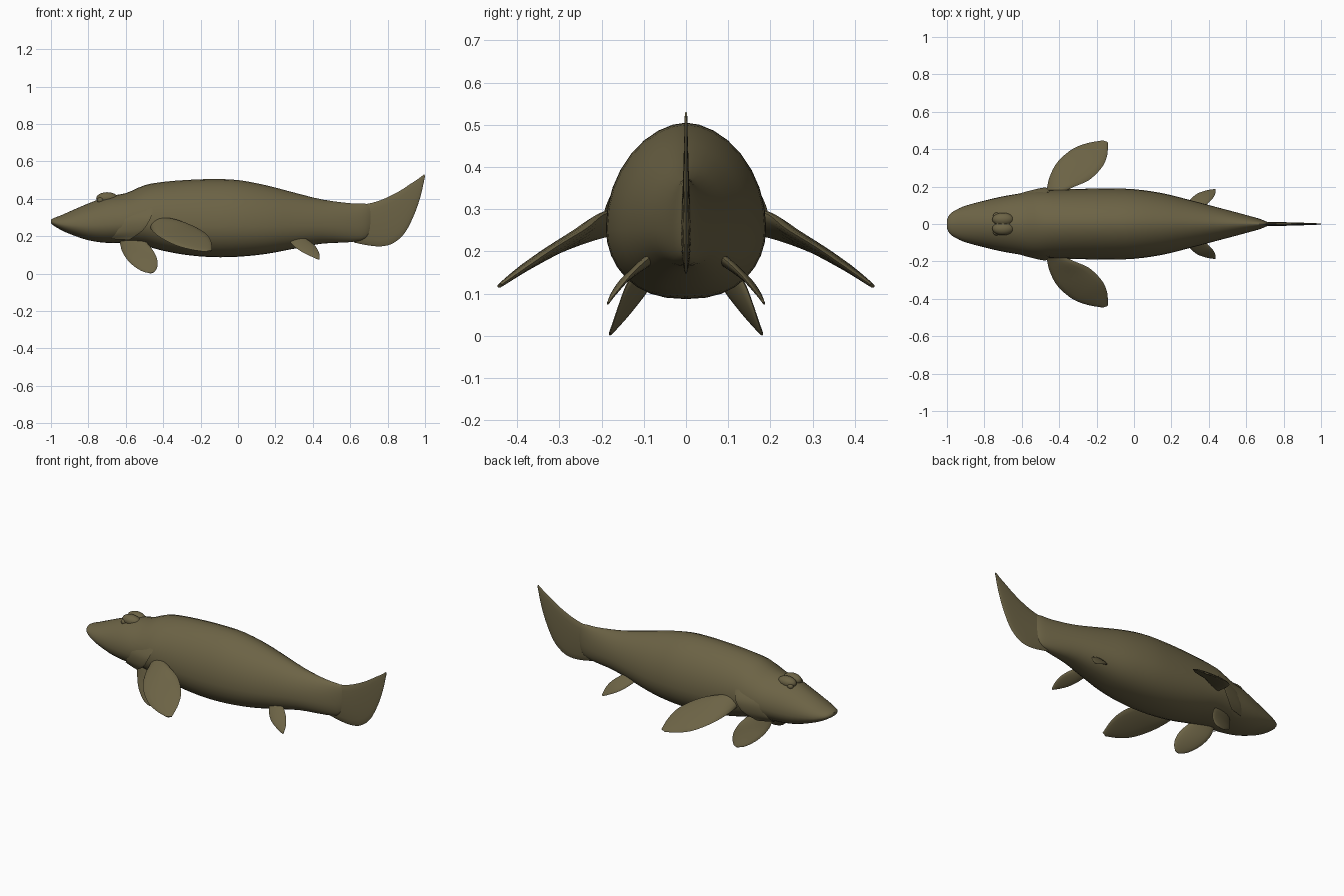
import bpy, bmesh
from math import cos, sin, pi
from mathutils import Vector

cube = bpy.data.objects.get("Cube")
if cube:
    bpy.data.objects.remove(cube)

olive = bpy.data.materials.new("olive brown skin")
olive.use_nodes = True
olive.diffuse_color = (0.15, 0.125, 0.06, 1)
olive.node_tree.nodes["Principled BSDF"].inputs["Base Color"].default_value = olive.diffuse_color
olive.node_tree.nodes["Principled BSDF"].inputs["Roughness"].default_value = 0.8


def smooth_path(points, steps):
    """Catmull-Rom samples through points of any dimension."""
    out = []
    for i in range(len(points) - 1):
        a, b, c, d = (points[max(0, min(len(points) - 1, i + k))] for k in (-1, 0, 1, 2))
        for s in range(steps):
            t = s / steps
            out.append([q + t / 2 * (r - p + t * (2 * p - 5 * q + 4 * r - u + t * (3 * (q - r) + u - p)))
                        for p, q, r, u in zip(a, b, c, d)])
    return out + [list(points[-1])]


def finish(name, bm, mirrored=False, angle=50):
    bmesh.ops.recalc_face_normals(bm, faces=bm.faces)
    mesh = bpy.data.meshes.new(name)
    bm.to_mesh(mesh)
    bm.free()
    ob = bpy.data.objects.new(name, mesh)
    bpy.context.collection.objects.link(ob)
    mesh.materials.append(olive)
    bpy.ops.object.select_all(action='DESELECT')
    ob.select_set(True)
    bpy.context.view_layer.objects.active = ob
    bpy.ops.object.shade_smooth_by_angle(angle=angle * pi / 180)
    if mirrored:
        mod = ob.modifiers.new("Mirror", 'MIRROR')
        mod.use_axis = (False, True, False)
    return ob


def loft(name, rings, mirrored=False):
    """Skin a list of closed rings and cap both ends."""
    bm = bmesh.new()
    loops = [[bm.verts.new(p) for p in ring] for ring in rings]
    n = len(loops[0])
    for a, b in zip(loops, loops[1:]):
        for i in range(n):
            j = (i + 1) % n
            bm.faces.new((a[i], a[j], b[j], b[i]))
    bm.faces.new(loops[0])
    bm.faces.new(loops[-1])
    return finish(name, bm, mirrored)


def fin(name, lead, trail, thick, mirrored=True, steps=5):
    """Lens-section blade between a leading and a trailing edge."""
    L = [Vector(p) for p in smooth_path(lead, steps)]
    T = [Vector(p) for p in smooth_path(trail, steps)]
    last = len(L) - 1
    rings = []
    for i in range(last + 1):
        j, k = max(i - 1, 0), min(i + 1, last)
        span = (L[k] + T[k]) - (L[j] + T[j])
        normal = (T[i] - L[i]).cross(span).normalized()
        t = thick * (1 - 0.8 * i / last) / 2
        ring = []
        for s in range(16):
            a = 2 * pi * s / 16
            ring.append(L[i].lerp(T[i], 0.5 - 0.5 * cos(a)) + normal * t * sin(a))
        rings.append(ring)
    return loft(name, rings, mirrored)


# Body: x, bottom, top, half width
stations = [
    (-1.0, .268, .288, .022), (-.985, .256, .297, .052), (-.95, .235, .31, .076),
    (-.9, .212, .332, .098), (-.8, .178, .375, .125), (-.7, .164, .412, .148),
    (-.6, .163, .43, .165), (-.5, .148, .472, .18), (-.4, .122, .49, .184),
    (-.28, .1, .5, .188), (-.14, .088, .505, .19), (0, .09, .5, .186),
    (.15, .105, .472, .165), (.3, .133, .433, .128), (.45, .16, .396, .088),
    (.6, .168, .376, .048), (.68, .185, .374, .025), (.715, .23, .36, .008)]
rings = []
for x, low, top, w in smooth_path(stations, 3):
    mid = low + 0.4 * (top - low)
    ring = []
    for s in range(32):
        c, v = cos(2 * pi * s / 32), sin(2 * pi * s / 32)
        power = 1.1 if v > 0 else 0.85
        y = w * (1 if c > 0 else -1) * abs(c) ** power
        ring.append((x, y, mid + v * (top - mid if v > 0 else mid - low)))
    rings.append(ring)
loft("body", rings)

# Tail fin
fin("tail_fin",
    [(.62, 0, .166), (.7, 0, .15), (.77, 0, .146), (.83, 0, .163), (.89, 0, .215),
     (.94, 0, .31), (.975, 0, .41), (1, 0, .52)],
    [(.62, 0, .37), (.69, 0, .373), (.75, 0, .388), (.81, 0, .413), (.87, 0, .445),
     (.92, 0, .478), (.96, 0, .504), (.995, 0, .53)], .028, mirrored=False)

# Paired fins
fin("pectoral_fins",
    [(-.47, .15, .25), (-.455, .24, .225), (-.41, .33, .19), (-.33, .4, .15),
     (-.25, .432, .128), (-.17, .446, .116)],
    [(-.42, .15, .3), (-.33, .195, .287), (-.24, .235, .255), (-.17, .305, .212),
     (-.143, .37, .168), (-.14, .436, .122)], .045)
fin("throat_fins",
    [(-.635, .06, .19), (-.62, .085, .12), (-.58, .128, .06), (-.52, .166, .016), (-.47, .181, .001)],
    [(-.5, .1, .18), (-.455, .137, .125), (-.432, .157, .075), (-.432, .17, .035), (-.447, .179, .008)],
    .03)
fin("rear_fins",
    [(.265, .08, .18), (.3, .13, .145), (.34, .163, .117), (.39, .18, .092), (.43, .186, .074)],
    [(.35, .075, .195), (.385, .102, .172), (.415, .13, .145), (.433, .158, .112), (.437, .184, .08)],
    .026)

# Gill covers flaring away from the body
fin("gill_covers",
    [(-.6, .12, .36), (-.62, .155, .29), (-.65, .145, .22), (-.68, .11, .185)],
    [(-.45, .172, .345), (-.47, .194, .29), (-.51, .184, .23), (-.58, .145, .18)], .012)


# Brow ridges and eyes on top of the head
def blob(name, centre, radii):
    bm = bmesh.new()
    bmesh.ops.create_uvsphere(bm, u_segments=20, v_segments=12, radius=1)
    bmesh.ops.scale(bm, vec=radii, verts=bm.verts)
    bmesh.ops.translate(bm, vec=centre, verts=bm.verts)
    finish(name, bm, True)


blob("brow_ridges", (-.7, .025, .403), (.058, .035, .032))
blob("eyes", (-.735, .045, .392), (.018, .016, .016))
